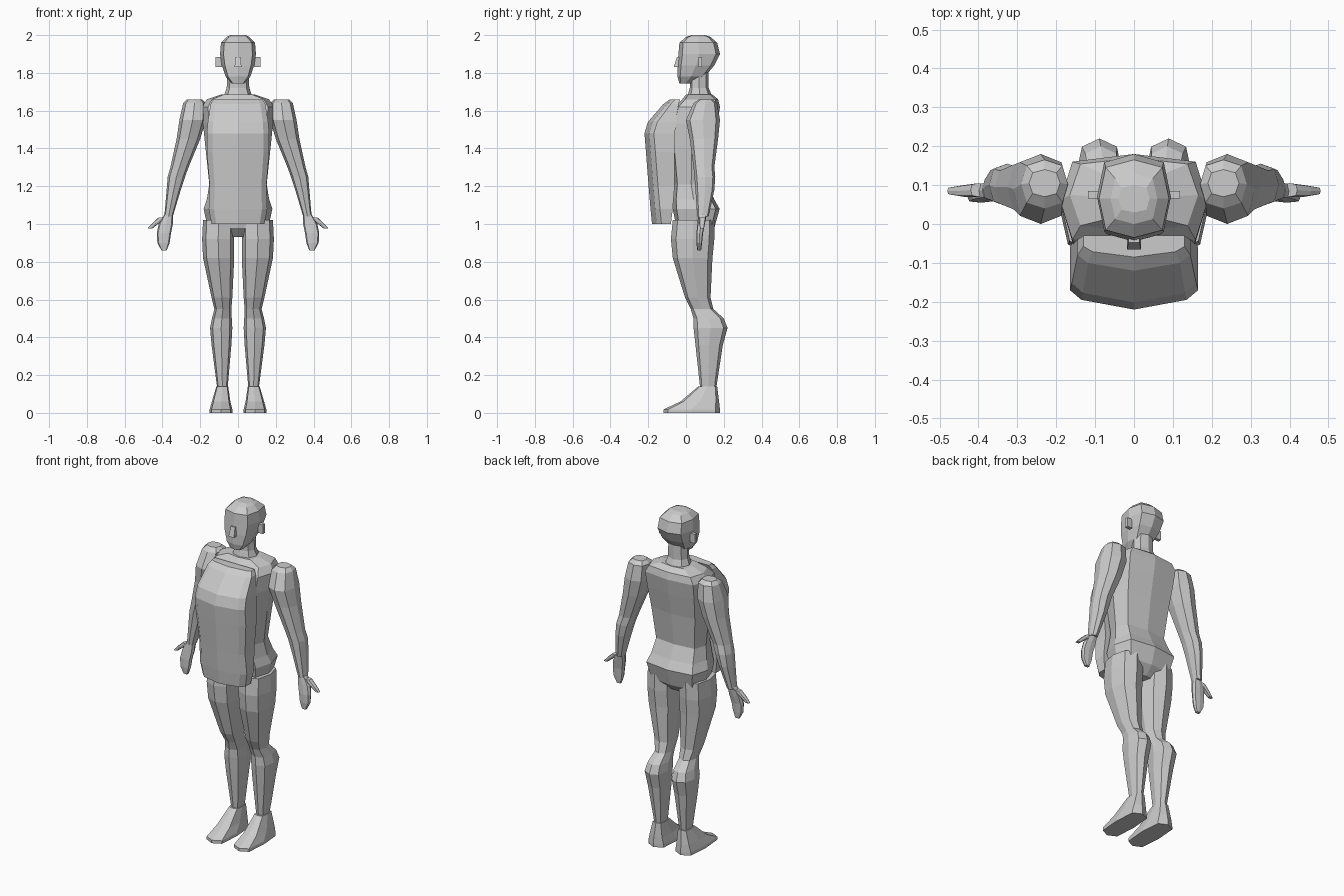
import bpy, bmesh, math


def make(name, rings):
    """Skin a list of equal-length point rings and cap both ends."""
    bm = bmesh.new()
    loops = [[bm.verts.new(p) for p in r] for r in rings]
    n = len(loops[0])
    for a, b in zip(loops, loops[1:]):
        for i in range(n):
            j = (i + 1) % n
            bm.faces.new((a[i], a[j], b[j], b[i]))
    bm.faces.new(loops[0])
    bm.faces.new(loops[-1])
    bmesh.ops.recalc_face_normals(bm, faces=bm.faces)
    me = bpy.data.meshes.new(name)
    bm.to_mesh(me)
    bm.free()
    ob = bpy.data.objects.new(name, me)
    bpy.context.collection.objects.link(ob)
    return ob


def loft(name, sections, side=1, square=1.08):
    """Eight-sided limb from sections (x0, x1, y0, y1, z)."""
    rings = []
    for x0, x1, y0, y1, z in sections:
        ring = []
        for i in range(8):
            a = i * math.pi / 4
            k = square if i % 2 else 1
            ring.append((side * ((x0 + x1) / 2 + k * math.cos(a) * (x1 - x0) / 2),
                         (y0 + y1) / 2 + k * math.sin(a) * (y1 - y0) / 2, z))
        rings.append(ring)
    return make(name, rings)


def centred(name, sections, square):
    """Loft symmetric about x = 0 from (half_width, y0, y1, z)."""
    return loft(name, [(-w, w, a, b, z) for w, a, b, z in sections], 1, square)


def box(name, x0, x1, y0, y1, z0, z1):
    return make(name, [[(x0, y0, z), (x1, y0, z), (x1, y1, z), (x0, y1, z)]
                       for z in (z0, z1)])


# torso, neck and head
centred("torso", [(.08, .0, .10, .93), (.16, -.05, .15, .98), (.182, -.07, .178, 1.08),
                  (.165, -.07, .15, 1.13), (.152, -.06, .115, 1.21),
                  (.172, -.08, .14, 1.40), (.185, -.08, .165, 1.53),
                  (.19, -.06, .18, 1.62), (.165, -.02, .17, 1.66),
                  (.09, .0, .14, 1.685)], 1.18)
centred("neck", [(.085, .0, .15, 1.65), (.06, .02, .12, 1.72), (.055, .02, .12, 1.82)], 1.05)
centred("head", [(.035, -.035, .03, 1.745), (.065, -.045, .10, 1.78),
                 (.086, -.045, .15, 1.84), (.095, -.04, .18, 1.90),
                 (.09, -.035, .165, 1.96), (.06, .0, .13, 1.99),
                 (.04, .03, .10, 2.0)], 1.14)
make("nose", [[(-.018, -.065, 1.83), (.018, -.065, 1.83), (.018, -.03, 1.83), (-.018, -.03, 1.83)],
              [(-.014, -.048, 1.885), (.014, -.048, 1.885), (.014, -.03, 1.885), (-.014, -.03, 1.885)]])

# bulging chest plate: (half_width, front y, back y, z)
plate = []
for w, f, b, z in [(.14, -.18, -.08, 1.0), (.155, -.188, -.07, 1.08), (.15, -.198, -.06, 1.2),
                   (.165, -.212, -.06, 1.38), (.165, -.22, -.06, 1.48),
                   (.16, -.202, -.05, 1.54), (.145, -.12, -.04, 1.635),
                   (.13, -.085, -.03, 1.66)]:
    d = min(.05, (b - f) * .5)
    plate.append([(0, f, z), (.82 * w, f + d * .5, z), (w, f + d, z), (w, b, z),
                  (-w, b, z), (-w, f + d, z), (-.82 * w, f + d * .5, z)])
make("chest_plate", plate)

for s, tag in ((1, "left"), (-1, "right")):
    # ear
    box(tag + "_ear", s * .085, s * .118, .065, .085, 1.83, 1.885)
    # arm, hand and thumb
    loft(tag + "_arm", [(.19, .27, .07, .14, 1.66), (.17, .29, .04, .165, 1.64),
                        (.17, .31, .0, .18, 1.55), (.20, .325, .02, .17, 1.45),
                        (.262, .358, .04, .15, 1.30), (.28, .372, .045, .155, 1.25),
                        (.303, .378, .05, .15, 1.18), (.345, .39, .06, .12, 1.04)], s)
    loft(tag + "_hand", [(.345, .39, .065, .11, 1.05), (.345, .42, .06, .10, 1.0),
                         (.355, .43, .055, .09, .95), (.362, .427, .055, .085, .90),
                         (.378, .405, .06, .08, .86)], s, 1.15)
    loft(tag + "_thumb", [(.38, .42, .07, .105, 1.035), (.42, .455, .07, .10, 1.003),
                          (.455, .48, .075, .095, .975)], s, 1.15)
    # leg and foot
    loft(tag + "_leg", [(.02, .185, -.07, .15, 1.02), (.02, .19, -.08, .15, .92),
                        (.02, .185, -.07, .14, .82), (.03, .14, -.005, .13, .61),
                        (.035, .125, .025, .145, .55), (.033, .138, .04, .20, .50),
                        (.03, .148, .04, .22, .45), (.035, .14, .05, .195, .36),
                        (.055, .11, .075, .16, .13)], s)
    loft(tag + "_foot", [(.03, .15, -.12, .18, .0), (.03, .15, -.12, .18, .018),
                         (.04, .138, -.03, .175, .06), (.052, .115, .065, .165, .14)], s, 1.18)
